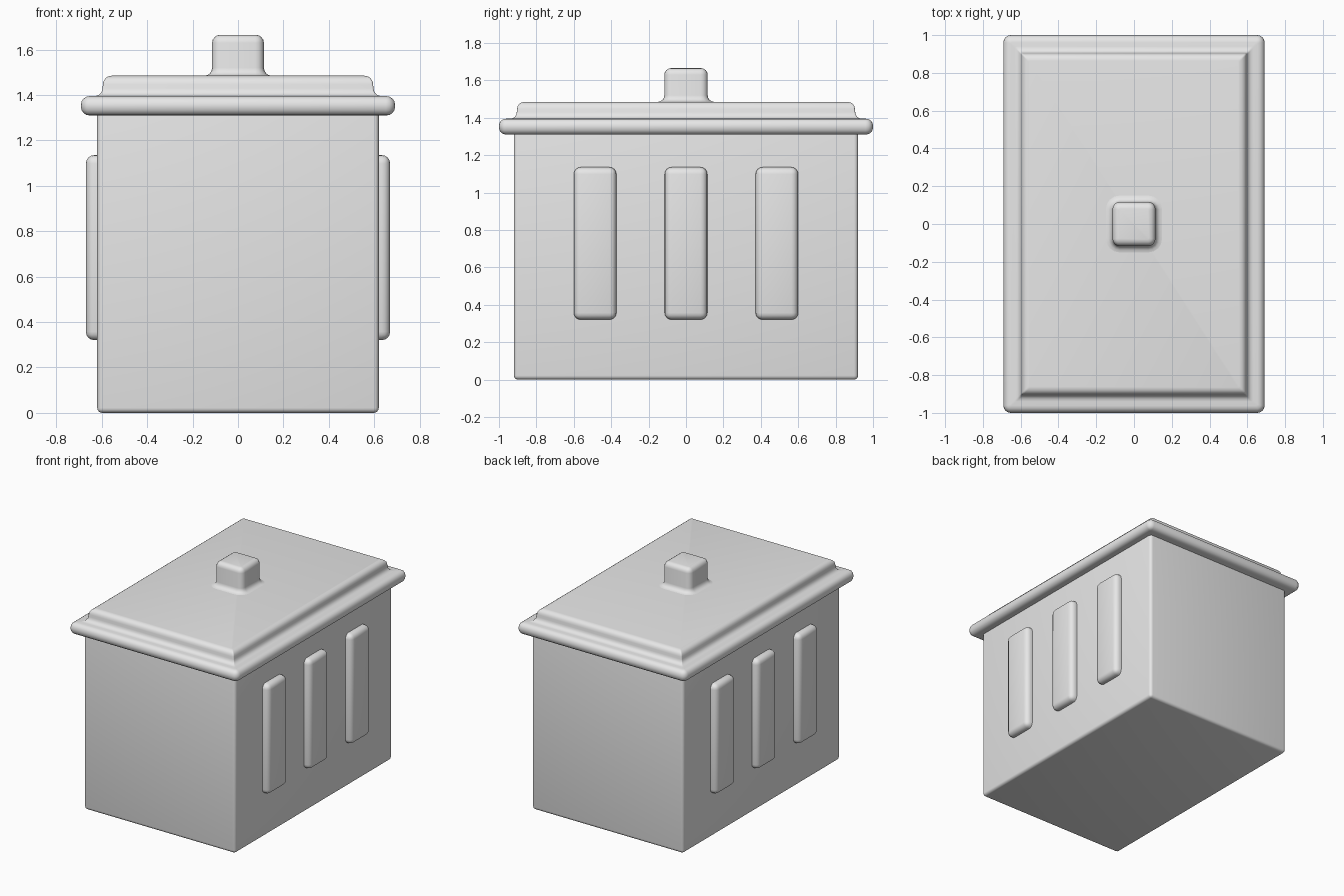
import bpy, bmesh, math

cube = bpy.data.objects.get("Cube")
if cube:
    bpy.data.objects.remove(cube, do_unlink=True)

grey = bpy.data.materials.new("plain grey")
grey.use_nodes = True
colour = (0.8, 0.8, 0.8, 1)
grey.diffuse_color = colour
grey.node_tree.nodes["Principled BSDF"].inputs["Base Color"].default_value = colour
STEPS = 4


def finish(name, bm):
    bmesh.ops.recalc_face_normals(bm, faces=bm.faces)
    mesh = bpy.data.meshes.new(name)
    bm.to_mesh(mesh)
    bm.free()
    mesh.materials.append(grey)
    obj = bpy.data.objects.new(name, mesh)
    bpy.context.collection.objects.link(obj)
    bpy.ops.object.select_all(action="DESELECT")
    obj.select_set(True)
    bpy.context.view_layer.objects.active = obj
    bpy.ops.object.shade_smooth_by_angle(angle=math.radians(40))
    return obj


def arc(cx, cz, r, start, end):
    """Points of an arc as (offset, height)."""
    angles = [math.radians(start + (end - start) * i / STEPS) for i in range(STEPS + 1)]
    return [(cx + r * math.cos(a), cz + r * math.sin(a)) for a in angles]


def loft(name, hx, hy, radius, profile):
    """Sweep an (offset, height) profile round a rounded rectangle."""
    bm = bmesh.new()
    rings = []
    for offset, z in profile:
        r = max(radius + offset, 0.008)
        ring = []
        for k, (sx, sy) in enumerate(((1, 1), (-1, 1), (-1, -1), (1, -1))):
            cx, cy = sx * (hx + offset - r), sy * (hy + offset - r)
            ring += [bm.verts.new((x, y, z))
                     for x, y in arc(cx, cy, r, 90 * k, 90 * k + 90)]
        rings.append(ring)
    for low, high in zip(rings, rings[1:]):
        for i in range(len(low)):
            j = (i + 1) % len(low)
            bm.faces.new((low[i], low[j], high[j], high[i]))
    bm.faces.new(rings[0])
    bm.faces.new(rings[-1])
    return finish(name, bm)


def rounded_box(name, centre, size, width):
    bm = bmesh.new()
    bmesh.ops.create_cube(bm, size=1)
    bmesh.ops.scale(bm, vec=size, verts=bm.verts)
    bmesh.ops.translate(bm, vec=centre, verts=bm.verts)
    bmesh.ops.bevel(bm, geom=bm.edges[:], offset=width, segments=STEPS,
                    profile=0.5, affect="EDGES")
    return finish(name, bm)


# Container body, tucked slightly into the lid
rounded_box("container_body", (0, 0, 0.67), (1.24, 1.84, 1.34), 0.022)

# Lid with a rolled rim, a cove and a raised panel
rim = arc(-0.038, 1.348, 0.038, -90, 0) + arc(-0.038, 1.357, 0.038, 0, 90)
cove = arc(-0.06, 1.43, 0.035, 270, 180)
panel_edge = arc(-0.135, 1.447, 0.038, 0, 90)
loft("lid", 0.692, 1.0, 0.04, rim + cove + panel_edge)

# Knob flaring out at its foot
flare = arc(0.035, 1.52, 0.035, 270, 180)
crown = arc(-0.035, 1.63, 0.035, 0, 90)
loft("lid_knob", 0.114, 0.116, 0.038, flare + crown)

# Three upright ribs on each long side
for side, label in ((1, "left"), (-1, "right")):
    for i in range(-1, 2):
        rounded_box(f"{label}_rib_{i + 2}", (side * 0.6, i * 0.486, 0.728),
                    (0.14, 0.228, 0.815), 0.037)
